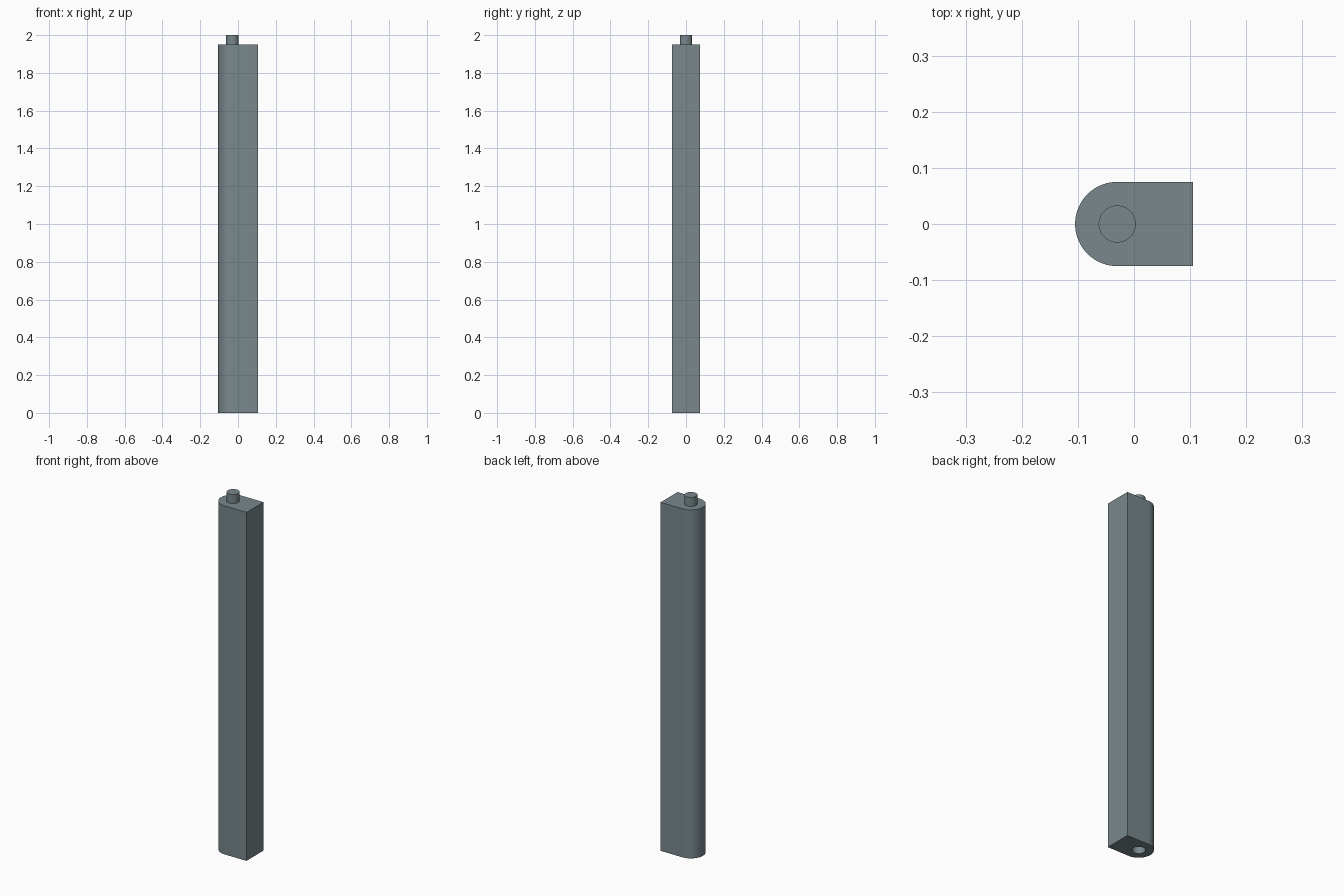
import bpy, bmesh
from math import cos, sin, pi, radians

if "Cube" in bpy.data.objects:
    bpy.data.objects.remove(bpy.data.objects["Cube"], do_unlink=True)

HALF_LENGTH = 0.105             # half the body depth along x
RADIUS = 0.075                  # rounded edge, also half the body width
AXIS_X = RADIUS - HALF_LENGTH   # shared axis of rounded edge, pin and socket
BODY_TOP = 1.95
PIN_RADIUS = 0.033
PIN_HEIGHT = 0.05

steel = bpy.data.materials.new("grey_blue_steel")
steel.use_nodes = True
colour = (0.19, 0.245, 0.265, 1)
steel.diffuse_color = colour
steel.node_tree.nodes["Principled BSDF"].inputs["Base Color"].default_value = colour


def arc(radius, start, end, steps):
    """Points on an arc around the shared axis."""
    angles = [start + (end - start) * i / steps for i in range(steps + 1)]
    return [(AXIS_X + radius * cos(a), radius * sin(a)) for a in angles]


def prism(name, outline, bottom, top):
    """Extrude a counter-clockwise outline between two heights."""
    bm = bmesh.new()
    base = bm.faces.new([bm.verts.new((x, y, bottom)) for x, y in outline])
    extruded = bmesh.ops.extrude_face_region(bm, geom=[base], use_keep_orig=True)["geom"]
    for v in extruded:
        if isinstance(v, bmesh.types.BMVert):
            v.co.z = top
    bmesh.ops.recalc_face_normals(bm, faces=bm.faces)
    mesh = bpy.data.meshes.new(name)
    bm.to_mesh(mesh)
    bm.free()
    mesh.materials.append(steel)
    obj = bpy.data.objects.new(name, mesh)
    bpy.context.collection.objects.link(obj)
    return obj


def select_only(obj):
    bpy.ops.object.select_all(action="DESELECT")
    obj.select_set(True)
    bpy.context.view_layer.objects.active = obj


circle = arc(PIN_RADIUS, 0, 2 * pi, 48)[:-1]

# Post body: square on one side, half round on the other
outline = arc(RADIUS, pi / 2, 3 * pi / 2, 48)
outline += [(HALF_LENGTH, -RADIUS), (HALF_LENGTH, RADIUS)]
body = prism("post_body", outline, 0, BODY_TOP)

# Round socket in the underside, matching the pin
cutter = prism("socket_cutter", circle, -0.05, PIN_HEIGHT)
cutter.hide_render = True
socket = body.modifiers.new("socket", "BOOLEAN")
socket.operation = "DIFFERENCE"
socket.solver = "EXACT"
socket.object = cutter
select_only(body)
bpy.ops.object.modifier_apply(modifier=socket.name)
bpy.data.objects.remove(cutter, do_unlink=True)

# Locating pin on top
pin = prism("top_pin", circle, BODY_TOP, BODY_TOP + PIN_HEIGHT)

# Smooth the round walls, keep the edges sharp
for part in (body, pin):
    select_only(part)
    bpy.ops.object.shade_smooth_by_angle(angle=radians(30))
